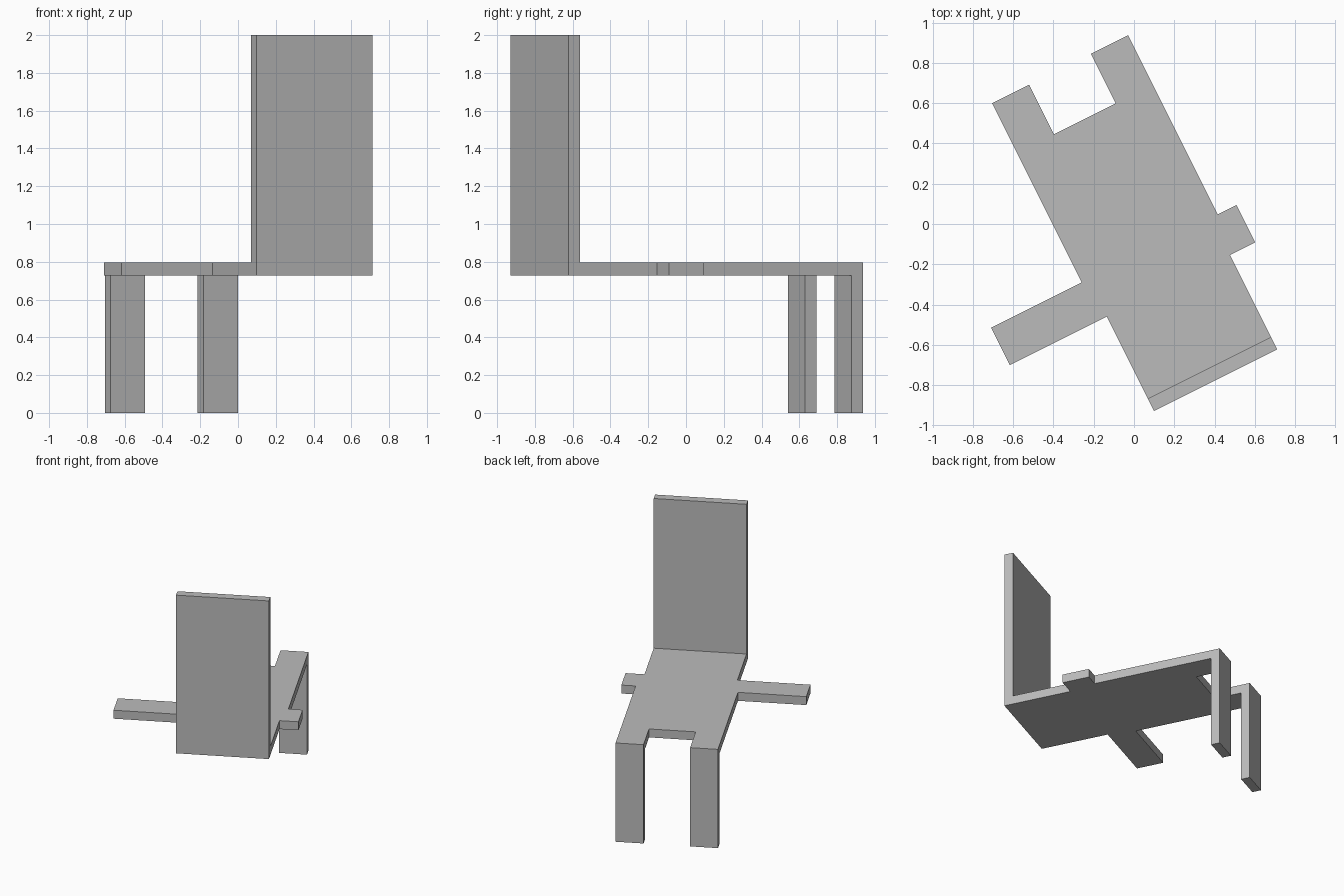
import bpy, bmesh, math
from mathutils import Matrix

cube = bpy.data.objects.get("Cube")
if cube:
    bpy.data.objects.remove(cube, do_unlink=True)

grey = bpy.data.materials.new("plain grey")
grey.use_nodes = True
grey.diffuse_color = (0.5, 0.5, 0.5, 1)
grey.node_tree.nodes["Principled BSDF"].inputs["Base Color"].default_value = (0.5, 0.5, 0.5, 1)

TURN = Matrix.Rotation(math.atan(0.5), 4, "Z")   # the whole chair is turned
SEAT_LOW, SEAT_TOP = 0.727, 0.795
BACK_Y, SEAT_Y, END_Y = -0.875, -0.807, 0.852
ARM_Y0, ARM_Y1 = -0.351, -0.143


def prism(name, outline, z0, z1):
    """Extrude a flat outline from z0 up to z1."""
    bm = bmesh.new()
    base = bm.faces.new([bm.verts.new((x, y, z0)) for x, y in outline])
    top = bmesh.ops.extrude_face_region(bm, geom=[base])["geom"]
    verts = [v for v in top if isinstance(v, bmesh.types.BMVert)]
    bmesh.ops.translate(bm, verts=verts, vec=(0, 0, z1 - z0))
    bmesh.ops.recalc_face_normals(bm, faces=bm.faces)
    mesh = bpy.data.meshes.new(name)
    bm.to_mesh(mesh)
    bm.free()
    mesh.transform(TURN)
    mesh.materials.append(grey)
    obj = bpy.data.objects.new(name, mesh)
    bpy.context.collection.objects.link(obj)


def box(name, x0, x1, y0, y1, z0, z1):
    prism(name, [(x0, y0), (x1, y0), (x1, y1), (x0, y1)], z0, z1)


# Seat slab with long arm, short arm and the notch between the legs
NARROW = (-0.327, 0.358)
WIDE = (-0.362, 0.393)
NOTCH = (-0.157, 0.187)
NOTCH_Y = 0.577
prism("seat_with_arms", [
    (NARROW[0], SEAT_Y), (NARROW[1], SEAT_Y),
    (NARROW[1], ARM_Y0), (0.498, ARM_Y0), (0.498, ARM_Y1), (WIDE[1], ARM_Y1),
    (WIDE[1], END_Y), (NOTCH[1], END_Y), (NOTCH[1], NOTCH_Y),
    (NOTCH[0], NOTCH_Y), (NOTCH[0], END_Y), (WIDE[0], END_Y),
    (WIDE[0], ARM_Y1), (-0.866, ARM_Y1), (-0.866, ARM_Y0), (NARROW[0], ARM_Y0),
], SEAT_LOW, SEAT_TOP)

# Tall backrest
box("backrest", *NARROW, BACK_Y, SEAT_Y, SEAT_LOW, 2.0)

# Legs under the two prongs
for name, x0, x1 in (("right_leg", WIDE[0], NOTCH[0]), ("left_leg", NOTCH[1], WIDE[1])):
    box(name, x0, x1, END_Y - 0.068, END_Y, 0, SEAT_LOW)
